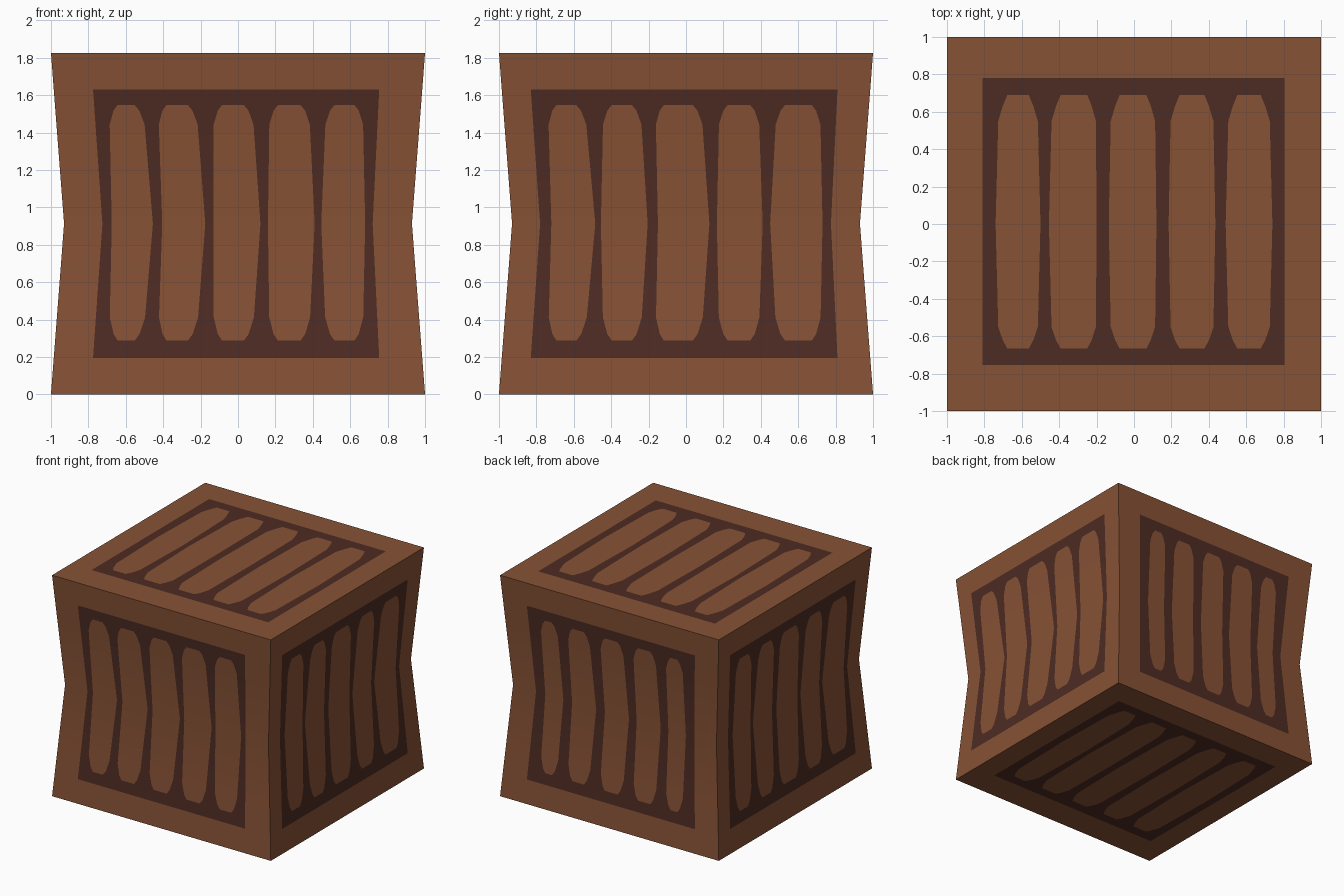
import bpy, bmesh
from mathutils import Vector

if "Cube" in bpy.data.objects:
    bpy.data.objects.remove(bpy.data.objects["Cube"])

H = 0.913          # half height
PINCH = 0.07       # how far the walls lean in at mid height


def material(name, col):
    m = bpy.data.materials.new(name)
    m.diffuse_color = (*col, 1)
    m.use_nodes = True
    m.node_tree.nodes["Principled BSDF"].inputs["Base Color"].default_value = m.diffuse_color
    return m


light_wood = material("light wood", (0.242, 0.084, 0.036))
dark_wood = material("dark wood", (0.076, 0.025, 0.017))

# Column breaks across a panel (frame, five slat pairs, frame) at end and middle
FRONT = ([-.775, -.69, -.515, -.43, -.23, -.13, .07, .17, .375, .475, .665, .755],
         [-.725, -.675, -.455, -.405, -.175, -.13, .12, .16, .41, .445, .68, .72])
SIDE = ([-.83, -.74, -.55, -.44, -.25, -.165, .075, .18, .385, .49, .715, .81],
        [-.78, -.72, -.485, -.455, -.205, -.15, .125, .165, .41, .45, .73, .775])
BACK = ([-.765, -.65, -.50, -.40, -.21, -.105, .10, .20, .40, .50, .65, .77],
        [-.72, -.635, -.47, -.39, -.17, -.09, .13, .20, .42, .49, .65, .73])
TOP = ([-.81, -.72, -.52, -.435, -.205, -.12, .11, .20, .42, .51, .72, .805],
       [-.81, -.74, -.50, -.455, -.20, -.135, .12, .185, .435, .49, .74, .805])

# Row heights from the middle, and how much the slat ends narrow at each row
WALL_ROWS = [-.913, -.718, -.625, -.59, -.50, 0, .53, .605, .635, .718, .913]
LID_ROWS = [-1, -.755, -.665, -.62, -.55, 0, .55, .63, .69, .78, 1]
TAPER = [.045, .045, .045, .022, 0, 0, 0, .022, .045, .045, .045]


def panel(bm, cols, rows, place, edge):
    """Grid of faces: border, dark frame and five light slats."""
    ends, mids = cols
    reach = rows[-2]
    grid = []
    for v, taper in zip(rows, TAPER):
        t = min(1, abs(v) / reach)
        us = [m + (e - m) * t for e, m in zip(ends, mids)]
        for j in range(1, 11):
            us[j] += taper if j % 2 else -taper
        us = [-edge(v)] + us + [edge(v)]
        grid.append([bm.verts.new(place(u, v)) for u in us])
    for i in range(len(rows) - 1):
        for j in range(13):
            f = bm.faces.new((grid[i][j], grid[i][j + 1],
                              grid[i + 1][j + 1], grid[i + 1][j]))
            framed = 1 <= i <= 8 and 1 <= j <= 11
            slat = 2 <= i <= 7 and j % 2 == 0
            f.material_index = int(framed and not slat)
            f.smooth = True


def waist(v):
    return 1 - PINCH * (1 - abs(v) / H)


bm = bmesh.new()
# Four pinched walls: (outward direction, panel layout)
for n, cols in (((0, -1), FRONT), ((1, 0), SIDE), ((0, 1), BACK), ((-1, 0), SIDE)):
    out, along = Vector((*n, 0)), Vector((-n[1], n[0], 0))
    panel(bm, cols, WALL_ROWS,
          lambda u, v: out * waist(v) + along * u + Vector((0, 0, v + H)), waist)
# Flat lid and base
panel(bm, TOP, LID_ROWS, lambda u, v: Vector((u, v, 2 * H)), lambda v: 1)
panel(bm, TOP, LID_ROWS, lambda u, v: Vector((-u, v, 0)), lambda v: 1)

bmesh.ops.remove_doubles(bm, verts=bm.verts, dist=1e-4)
me = bpy.data.meshes.new("slatted_crate")
bm.to_mesh(me)
bm.free()
me.materials.append(light_wood)
me.materials.append(dark_wood)
crate = bpy.data.objects.new("slatted_crate", me)
bpy.context.collection.objects.link(crate)

# Keep the crate edges sharp, soften the waist
bpy.context.view_layer.objects.active = crate
crate.select_set(True)
bpy.ops.object.shade_smooth_by_angle()
